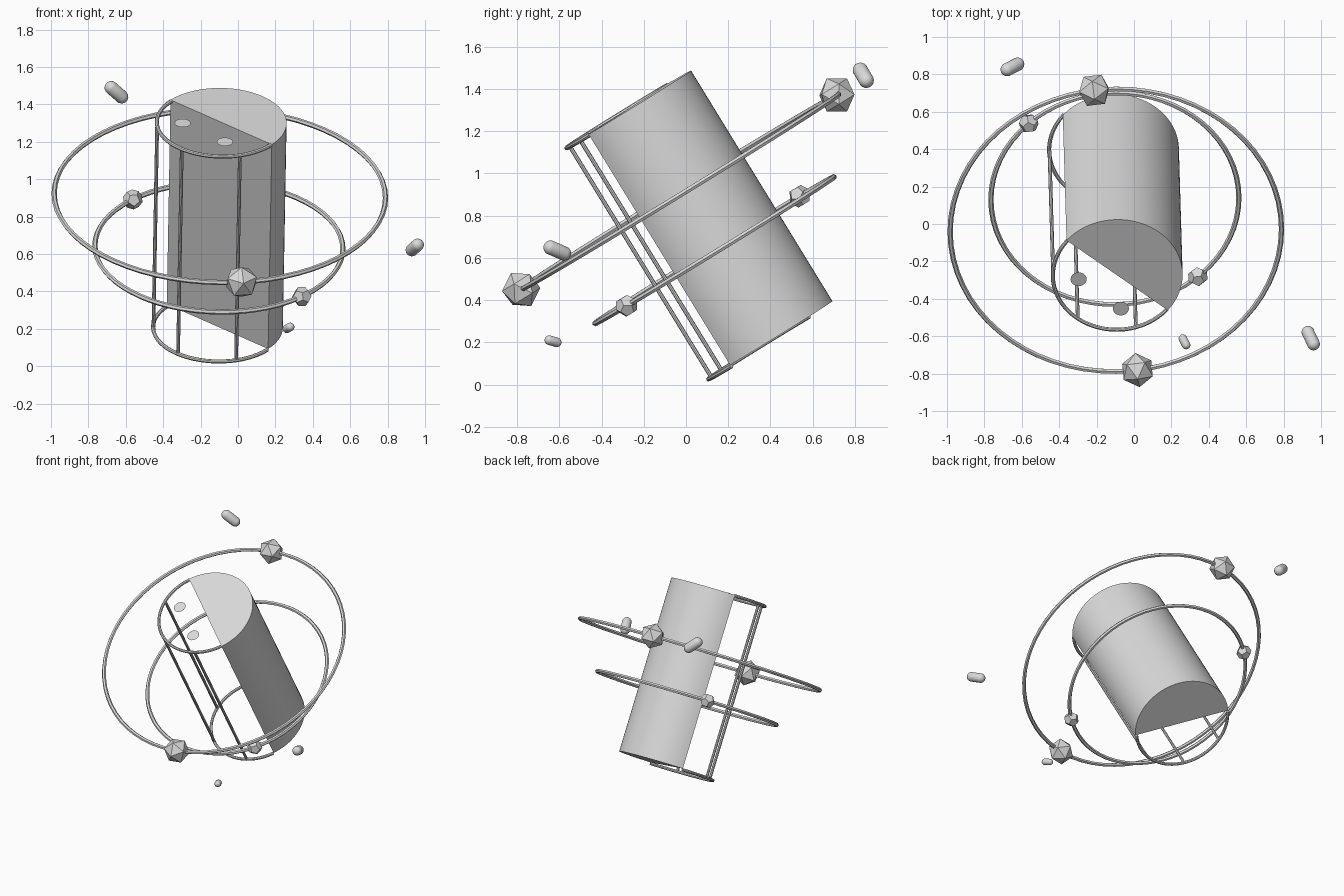
import bpy, bmesh, math
from mathutils import Matrix, Vector

if "Cube" in bpy.data.objects:
    bpy.data.objects.remove(bpy.data.objects["Cube"])

# Tilted frame shared by the body, the frame wires and the rings
U = Vector((0.0155, -0.523, 0.853)).normalized()
X = (Vector((1, 0, 0)) - U * U.x).normalized()
V = U.cross(X)
FRAME = Matrix.Translation((-0.10, 0.0625, 0.755)) @ Matrix((X, V, U)).transposed().to_4x4()

grey = bpy.data.materials.new("light_grey")
grey.diffuse_color = (0.7, 0.7, 0.7, 1)
grey.use_nodes = True
grey.node_tree.nodes["Principled BSDF"].inputs["Base Color"].default_value = grey.diffuse_color


def polar(r, deg, s=0.0):
    a = math.radians(deg)
    return Vector((r * math.cos(a), r * math.sin(a), s))


def finish(name, bm, matrix=FRAME, smooth=True):
    me = bpy.data.meshes.new(name)
    bm.to_mesh(me)
    bm.free()
    me.transform(matrix)
    me.materials.append(grey)
    ob = bpy.data.objects.new(name, me)
    bpy.context.collection.objects.link(ob)
    if smooth:
        bpy.ops.object.select_all(action='DESELECT')
        ob.select_set(True)
        bpy.context.view_layer.objects.active = ob
        bpy.ops.object.shade_smooth_by_angle(angle=math.radians(35))
    return ob


def arc_tube(name, major, minor, s, a0=0, a1=360, steps=64, sides=6):
    """Round wire bent along a circle or part of one."""
    bm = bmesh.new()
    closed = a1 - a0 >= 360
    loops = []
    for i in range(steps if closed else steps + 1):
        a = a0 + (a1 - a0) * i / steps
        loops.append([bm.verts.new(polar(major + minor * math.cos(t), a, s + minor * math.sin(t)))
                      for t in (2 * math.pi * j / sides for j in range(sides))])
    pairs = list(zip(loops, loops[1:])) + ([(loops[-1], loops[0])] if closed else [])
    for p, q in pairs:
        for j in range(sides):
            k = (j + 1) % sides
            bm.faces.new((p[j], q[j], q[k], p[k]))
    if not closed:
        bm.faces.new(loops[0])
        bm.faces.new(loops[-1])
    bmesh.ops.recalc_face_normals(bm, faces=bm.faces)
    finish(name, bm)


# Solid half of the cylinder
CUT = -39.3
R, BOTTOM, TOP = 0.35, -0.637, 0.645
bm = bmesh.new()
base = bm.faces.new([bm.verts.new(polar(R, CUT + 180 * i / 40, BOTTOM)) for i in range(41)])
ext = bmesh.ops.extrude_face_region(bm, geom=[base], use_keep_orig=True)
bmesh.ops.translate(bm, vec=(0, 0, TOP - BOTTOM),
                    verts=[v for v in ext["geom"] if isinstance(v, bmesh.types.BMVert)])
bmesh.ops.recalc_face_normals(bm, faces=bm.faces)
finish("half_cylinder_body", bm)

# Open wire half: end arcs and uprights
for name, s in (("top_wire_arc", 0.64), ("bottom_wire_arc", -0.645)):
    arc_tube(name, 0.344, 0.011, s, CUT + 180, CUT + 360, 32, 8)
for i, deg in enumerate((181, 232, 287)):
    bm = bmesh.new()
    bmesh.ops.create_cone(bm, cap_ends=True, segments=8, radius1=0.010, radius2=0.010, depth=1.285,
                          matrix=Matrix.Translation(polar(0.342, deg)))
    finish(f"wire_upright_{i + 1}", bm)


# Round spots on and beside the top face
def spot(name, r, deg, size, inward):
    bm = bmesh.new()
    bmesh.ops.create_circle(bm, cap_ends=True, segments=24, radius=size,
                            matrix=Matrix.Translation(polar(r, deg, 0.649)))
    for f in bm.faces:
        f.normal_update()
        if (f.normal.z < 0) != inward:
            f.normal_flip()
    finish(name, bm, smooth=False)


for i in range(4):
    spot(f"large_spot_{i + 1}", 0.207, 5.5 + 90 * i, 0.043, i < 2)
for i, deg in enumerate((-34.5, 50, 136.5)):
    spot(f"small_spot_{i + 1}", 0.267, deg, 0.014, True)

# Two orbit rings
RINGS = {"large": (0.886, 0.183), "small": (0.663, -0.139)}
for name, (r, s) in RINGS.items():
    arc_tube(f"{name}_orbit_ring", r, 0.014, s)

# Faceted gems: twenty-sided on the large ring, twelve-sided on the small one
for i, deg in enumerate((277.5, 97.5)):
    bm = bmesh.new()
    bmesh.ops.create_icosphere(bm, subdivisions=1, radius=0.092)
    place = Matrix.Translation(polar(*[RINGS["large"][0], deg, RINGS["large"][1]]))
    finish(f"large_gem_{i + 1}", bm, FRAME @ place @ Matrix.Rotation(math.radians(deg), 4, 'Z'), False)
for i, deg in enumerate((-48, 134)):
    ico = bmesh.new()
    bmesh.ops.create_icosphere(ico, subdivisions=1, radius=1)
    bm = bmesh.new()
    for f in ico.faces:
        bm.verts.new(f.calc_center_median().normalized() * 0.054)
    ico.free()
    bmesh.ops.convex_hull(bm, input=bm.verts)
    bmesh.ops.dissolve_limit(bm, angle_limit=0.05, verts=bm.verts, edges=bm.edges)
    bmesh.ops.recalc_face_normals(bm, faces=bm.faces)
    place = Matrix.Translation(polar(RINGS["small"][0], deg, RINGS["small"][1]))
    finish(f"small_gem_{i + 1}", bm, FRAME @ place @ Matrix.Rotation(math.radians(deg), 4, 'Z'), False)

# Floating capsules: centre, spine, radius
CAPSULES = (((-0.65, 0.84, 1.465), (0.055, 0.028, -0.048), 0.036),
            ((0.945, -0.61, 0.635), (0.03, -0.063, 0.027), 0.034),
            ((0.27, -0.63, 0.205), (0.017, -0.034, 0.01), 0.023))
for i, (pos, spine, r) in enumerate(CAPSULES):
    spine = Vector(spine)
    bm = bmesh.new()
    bmesh.ops.create_uvsphere(bm, u_segments=24, v_segments=13, radius=r)
    for v in bm.verts:
        v.co.z += math.copysign(spine.length / 2, v.co.z)
    turn = spine.to_track_quat('Z', 'Y').to_matrix().to_4x4()
    finish(f"floating_capsule_{i + 1}", bm, Matrix.Translation(pos) @ turn)
